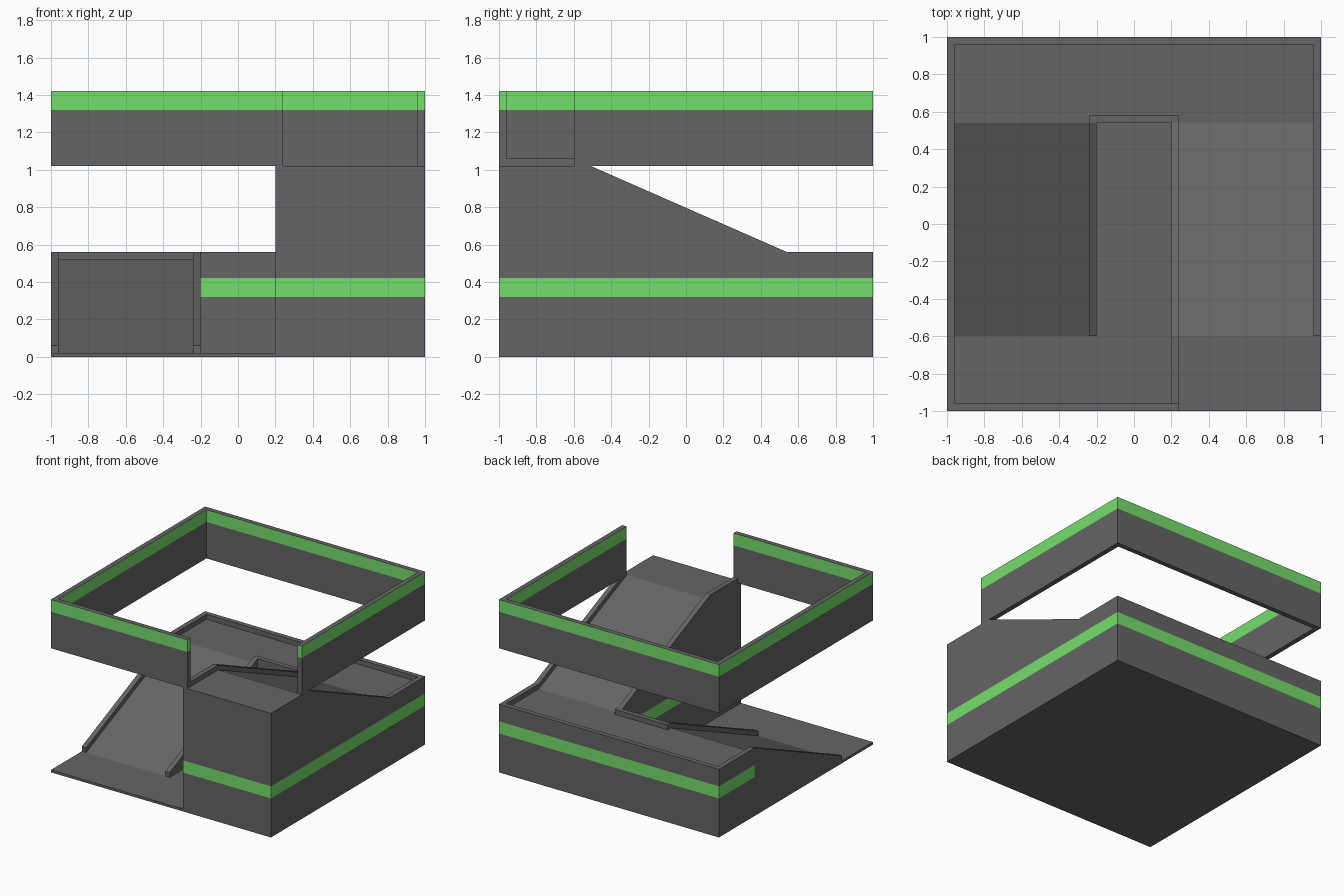
import bpy, bmesh
from mathutils import Vector

if "Cube" in bpy.data.objects:
    bpy.data.objects.remove(bpy.data.objects["Cube"])

green = bpy.data.materials.new("green_stripe")
green.diffuse_color = (0.18, 0.73, 0.15, 1)
green.use_nodes = True
green.node_tree.nodes["Principled BSDF"].inputs["Base Color"].default_value = green.diffuse_color
grey = bpy.data.materials.new("plain_grey")
grey.diffuse_color = (0.13, 0.13, 0.13, 1)
grey.use_nodes = True
grey.node_tree.nodes["Principled BSDF"].inputs["Base Color"].default_value = grey.diffuse_color


def prism(name, profile, lo, hi, plane="yz", cuts=(), is_green=None, hidden=None):
    """Extrude a 2D profile along the remaining axis, then cut and paint stripes."""
    def place(p, d):
        return Vector((d, *p)) if plane == "yz" else Vector((*p, d))
    bm = bmesh.new()
    base = bm.faces.new([bm.verts.new(place(p, lo)) for p in profile])
    ext = bmesh.ops.extrude_face_region(bm, geom=[base], use_keep_orig=True)
    top = [g for g in ext["geom"] if isinstance(g, bmesh.types.BMVert)]
    bmesh.ops.translate(bm, verts=top, vec=place((0, 0), hi - lo))
    bmesh.ops.recalc_face_normals(bm, faces=bm.faces[:])
    for axis, value in cuts:
        n = Vector([float(i == axis) for i in range(3)])
        bmesh.ops.bisect_plane(bm, geom=bm.verts[:] + bm.edges[:] + bm.faces[:],
                               plane_co=n * value, plane_no=n, dist=1e-5)
    bm.normal_update()
    drop = []
    for f in bm.faces:
        c = f.calc_center_median()
        if is_green and abs(f.normal.z) < 0.5 and is_green(c):
            f.material_index = 1
        if hidden and abs(f.normal.x) > 0.9 and hidden(c):
            drop.append(f)
    bmesh.ops.delete(bm, geom=drop, context="FACES")
    me = bpy.data.meshes.new(name)
    bm.to_mesh(me)
    bm.free()
    me.materials.append(grey)
    me.materials.append(green)
    ob = bpy.data.objects.new(name, me)
    bpy.context.collection.objects.link(ob)
    return ob


def box(name, x0, x1, y0, y1, z0, z1):
    return prism(name, [(y0, z0), (y1, z0), (y1, z1), (y0, z1)], x0, x1)


# Main levels and ramp ends
RS, RE = -0.6, 0.54
F, M, T = 0.02, 0.52, 1.02
H, W = 0.04, 0.04
body_cuts = [(1, RE), (2, F), (2, 0.32), (2, 0.42)]


def in_band(c):
    return 0.32 < c.z < 0.42


def joint(c):
    return abs(abs(c.x) - 0.2) < 1e-4 and (c.y > RE or c.z < F)


back = [(-1, 0), (1, 0), (1, M), (RE, M)]

# Solid bodies: lower ramp, middle well with landing, upper ramp
prism("lower_ramp", back + [(RS, F), (-1, F)], -1, -0.2, cuts=body_cuts,
      is_green=lambda c: in_band(c) and c.y > RE, hidden=joint)
prism("middle_landing", back + [(RE, F), (-1, F)], -0.2, 0.2, cuts=body_cuts,
      is_green=in_band, hidden=joint)
prism("upper_ramp", back + [(RS, T), (-1, T)], 0.2, 1, cuts=body_cuts,
      is_green=in_band, hidden=joint)

# Kerbs along the lower ramp
for name, x, end in (("lower_outer_kerb", -1, 1), ("lower_inner_kerb", -0.24, RE + W)):
    prism(name, [(RS, F), (RE, M), (end, M), (end, M + H), (RE, M + H), (RS, F + H)],
          x, x + W)

# Kerbs along the upper ramp
prism("upper_inner_kerb", [(-0.96, T), (RS, T), (RE, M), (RE + W, M), (RE + W, M + H),
                           (RE, M + H), (RS, T + H), (-0.96, T + H)], 0.2, 0.24)
prism("upper_outer_kerb", [(RS, T), (RE, M), (1, M), (1, M + H), (RE, M + H),
                           (-0.509, T)], 0.96, 1)

# Kerbs across the landing
box("landing_back_kerb", -0.96, 0.96, 0.96, 1, M, M + H)
box("landing_inner_kerb", -0.2, 0.2, RE, RE + W, M, M + H)

# Upper perimeter wall, open at the front right corner
prism("upper_wall", [(1, RS), (1, 1), (-1, 1), (-1, -1), (0.24, -1), (0.24, -0.96),
                     (-0.96, -0.96), (-0.96, 0.96), (0.96, 0.96), (0.96, RS)],
      T, 1.42, plane="xy", cuts=[(2, 1.32)], is_green=lambda c: c.z > 1.32)
